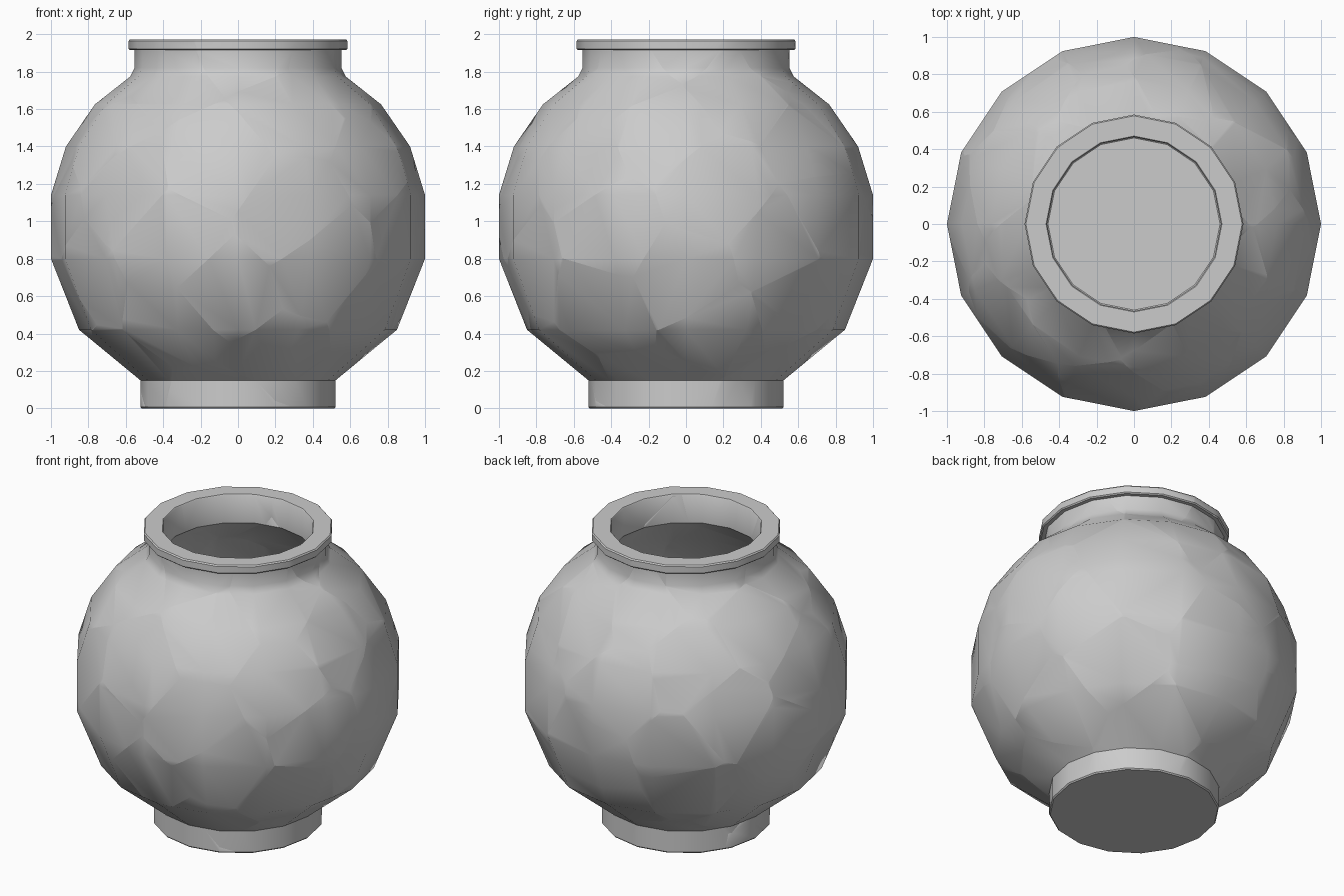
import bpy, bmesh, math, random
from mathutils import Vector

if "Cube" in bpy.data.objects:
    bpy.data.objects.remove(bpy.data.objects["Cube"])

random.seed(4)
SIDES = 16
SHARDS = 52

# Closed vase profile (radius, height): outside from the base up, then inside down
PROFILE = [
    (0, 0), (0.515, 0), (0.522, 0.008), (0.522, 0.15), (0.85, 0.42), (1.0, 0.80),
    (1.0, 1.14), (0.92, 1.40), (0.765, 1.625), (0.575, 1.775), (0.553, 1.82),
    (0.553, 1.915), (0.578, 1.915), (0.585, 1.922), (0.585, 1.964), (0.578, 1.972),
    (0.47, 1.972), (0.465, 1.966), (0.465, 1.78), (0.69, 1.56), (0.84, 1.36),
    (0.915, 1.12), (0.915, 0.82), (0.78, 0.47), (0.46, 0.2), (0, 0.2),
]


def lathe(profile):
    """Turn the profile around z into a closed 16-sided solid."""
    bm = bmesh.new()
    rings = []
    for r, z in profile:
        count = SIDES if r > 0 else 1
        rings.append([bm.verts.new((r * math.cos(math.tau * i / SIDES),
                                    r * math.sin(math.tau * i / SIDES), z))
                      for i in range(count)])
    for a, b in zip(rings, rings[1:]):
        for i in range(SIDES):
            j = (i + 1) % SIDES
            corners = [a[i % len(a)], a[j % len(a)], b[j % len(b)], b[i % len(b)]]
            bm.faces.new(list(dict.fromkeys(corners)))
    bmesh.ops.recalc_face_normals(bm, faces=bm.faces)
    return bm


def seed_points(count):
    """Jittered spiral of points around the vase, one for each shard."""
    pts = []
    for i in range(count):
        h = 1 - 2 * (i + 0.5) / count
        a = i * 2.39996 + random.uniform(-0.18, 0.18)
        h = max(-0.98, min(0.98, h + random.uniform(-0.06, 0.06)))
        r = math.sqrt(1 - h * h)
        pts.append(Vector((r * math.cos(a), r * math.sin(a), 1 + h)))
    return pts


def cut_shard(source, seed, others):
    """Trim a copy of the vase to the region nearest to one seed."""
    bm = source.copy()
    for other in sorted(others, key=lambda p: (p - seed).length):
        normal = (other - seed).normalized()
        cut = bmesh.ops.bisect_plane(
            bm, geom=bm.verts[:] + bm.edges[:] + bm.faces[:], dist=1e-5,
            plane_co=(seed + other) / 2, plane_no=normal, clear_outer=True)
        rim = [e for e in cut["geom_cut"]
               if isinstance(e, bmesh.types.BMEdge) and e.is_valid and e.is_boundary]
        if rim:
            bmesh.ops.triangle_fill(bm, edges=rim, use_beauty=True, normal=normal)
    bmesh.ops.recalc_face_normals(bm, faces=bm.faces)
    return bm


# Cracked vase: fitted shards sharing one overall form
vase = lathe(PROFILE)
seeds = seed_points(SHARDS)
for n, seed in enumerate(seeds):
    bm = cut_shard(vase, seed, [s for s in seeds if s is not seed])
    if bm.faces:
        mesh = bpy.data.meshes.new(f"vase_shard_{n + 1:02d}")
        bm.to_mesh(mesh)
        ob = bpy.data.objects.new(mesh.name, mesh)
        bpy.context.collection.objects.link(ob)
        ob.select_set(True)
        bpy.context.view_layer.objects.active = ob
    bm.free()
vase.free()
bpy.ops.object.shade_smooth_by_angle(angle=math.radians(40))
